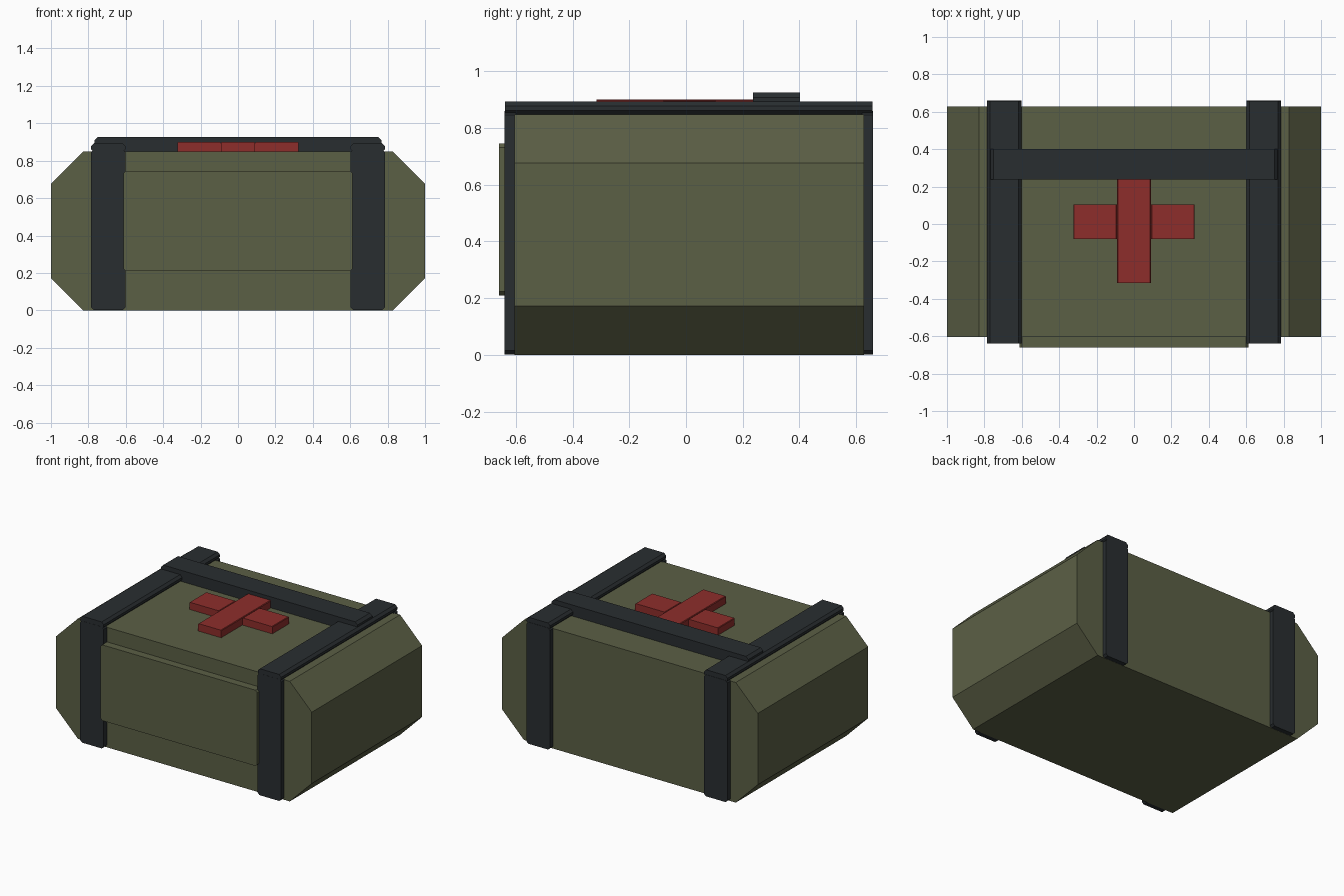
import bpy, bmesh

if "Cube" in bpy.data.objects:
    bpy.data.objects.remove(bpy.data.objects["Cube"])


def material(name, color):
    m = bpy.data.materials.new(name)
    m.diffuse_color = (*color, 1)
    m.use_nodes = True
    m.node_tree.nodes["Principled BSDF"].inputs["Base Color"].default_value = m.diffuse_color
    return m


GREEN = material("olive_paint", (0.105, 0.115, 0.06))
DARK = material("dark_strap", (0.022, 0.027, 0.03))
RED = material("red_paint", (0.27, 0.027, 0.024))


def prism(name, profile, y0, y1, mat):
    """Extrude an x-z outline from y0 to y1."""
    bm = bmesh.new()
    front = bm.faces.new([bm.verts.new((x, y0, z)) for x, z in profile])
    ext = bmesh.ops.extrude_face_region(bm, geom=[front])["geom"]
    bmesh.ops.translate(bm, vec=(0, y1 - y0, 0),
                        verts=[g for g in ext if isinstance(g, bmesh.types.BMVert)])
    bmesh.ops.recalc_face_normals(bm, faces=bm.faces)
    mesh = bpy.data.meshes.new(name)
    bm.to_mesh(mesh)
    bm.free()
    mesh.materials.append(mat)
    obj = bpy.data.objects.new(name, mesh)
    bpy.context.collection.objects.link(obj)
    return obj


def chamfered(x0, x1, z0, z1, c):
    """Rectangle outline with its four corners cut by c."""
    return [(x0 + c, z0), (x1 - c, z0), (x1, z0 + c), (x1, z1 - c),
            (x1 - c, z1), (x0 + c, z1), (x0, z1 - c), (x0, z0 + c)]


# Case body and front panel
prism("case_body", chamfered(-1, 1, 0, 0.848, 0.172), -0.605, 0.627, GREEN)
prism("front_panel", chamfered(-0.612, 0.612, 0.21, 0.745, 0.013), -0.66, -0.59, GREEN)

# Straps on both sides: front, back and top runs
for side, s in (("left", -1), ("right", 1)):
    x0, x1 = sorted((0.602 * s, 0.785 * s))
    upright = chamfered(x0, x1, 0.001, 0.86, 0.014)
    prism(f"front_strap_{side}", upright, -0.64, -0.60, DARK)
    prism(f"back_strap_{side}", upright, 0.62, 0.66, DARK)
    prism(f"top_strap_{side}", chamfered(x0, x1, 0.845, 0.894, 0.016), -0.639, 0.658, DARK)

# Cross bar over the lid
prism("top_bar", chamfered(-0.768, 0.768, 0.84, 0.926, 0.018), 0.237, 0.402, DARK)

# Red cross on the lid
prism("cross_upright", chamfered(-0.09, 0.09, 0.835, 0.901, 0.004), -0.316, 0.24, RED)
for side, s in (("left", -1), ("right", 1)):
    x0, x1 = sorted((0.092 * s, 0.324 * s))
    prism(f"cross_arm_{side}", chamfered(x0, x1, 0.835, 0.899, 0.004), -0.08, 0.104, RED)
